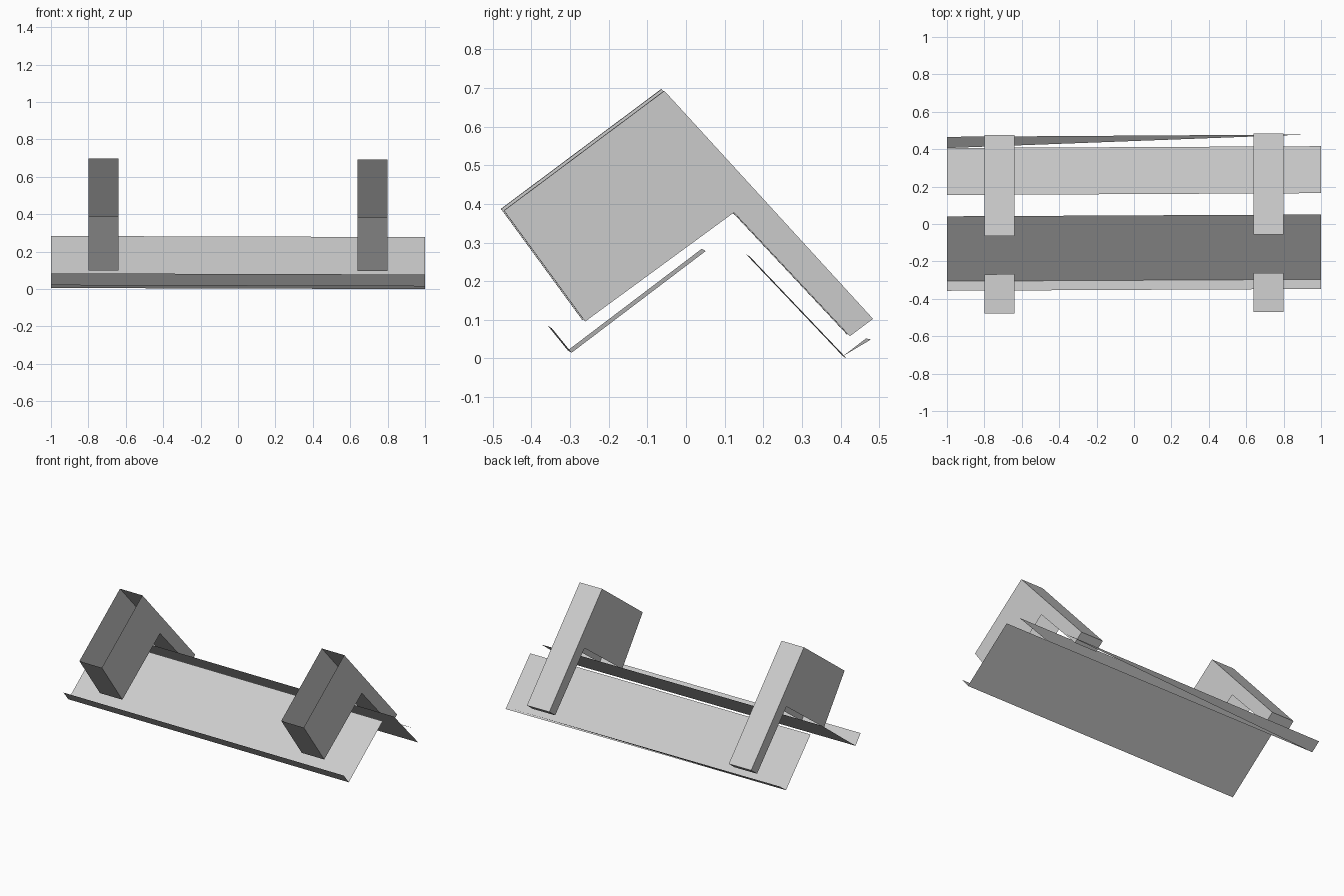
import bpy, bmesh

if "Cube" in bpy.data.objects:
    bpy.data.objects.remove(bpy.data.objects["Cube"])

# single grey finish
grey = bpy.data.materials.new("plain_grey")
grey.diffuse_color = (0.6, 0.6, 0.6, 1)
grey.use_nodes = True
grey.node_tree.nodes["Principled BSDF"].inputs["Base Color"].default_value = grey.diffuse_color


def place(x, y, z):
    """The whole assembly is yawed and rolled very slightly along its length."""
    return (x, y + 0.005 * x, z - 0.003 * x)


def finish(name, bm):
    mesh = bpy.data.meshes.new(name)
    bm.to_mesh(mesh)
    bm.free()
    mesh.materials.append(grey)
    bpy.context.collection.objects.link(bpy.data.objects.new(name, mesh))


def sheet(name, profile, x0, x1):
    """Thin folded sheet: a y-z profile swept along x, facing upwards."""
    bm = bmesh.new()
    a, b = ([bm.verts.new(place(x, *p)) for p in profile] for x in (x0, x1))
    for i in range(len(profile) - 1):
        bm.faces.new((a[i], b[i], b[i + 1], a[i + 1]))
    finish(name, bm)


def bracket(name, x0, x1):
    """Hollow hooked bracket, open along its upper front and its underside."""
    profile = [(-0.475, 0.385), (-0.06, 0.695), (0.48, 0.105),
               (0.42, 0.06), (0.12, 0.38), (-0.265, 0.098)]
    open_sides = (0, 4)
    bm = bmesh.new()
    a, b = ([bm.verts.new(place(x, *p)) for p in profile] for x in (x0, x1))
    bm.faces.new(a[::-1])
    bm.faces.new(b)
    n = len(profile)
    for i in range(n):
        if i not in open_sides:
            j = (i + 1) % n
            bm.faces.new((a[i], a[j], b[j], b[i]))
    bmesh.ops.recalc_face_normals(bm, faces=bm.faces[:])
    finish(name, bm)


# pair of brackets
bracket("left_bracket", -0.8, -0.64)
bracket("right_bracket", 0.64, 0.8)

# front folded shelf: short lip and wide sloping panel
sheet("front_shelf", [(-0.352, 0.081), (-0.301, 0.018), (0.046, 0.281)], -1, 1)

# rear sloping panel
sheet("rear_panel", [(0.16, 0.267), (0.411, 0.003)], -1, 1)

# rear lip, tapering to a point towards the right end
bm = bmesh.new()
bm.faces.new([bm.verts.new(place(*p)) for p in
              ((-1, 0.411, 0.003), (0.93, 0.474, 0.052), (-1, 0.471, 0.049))])
finish("rear_lip", bm)
